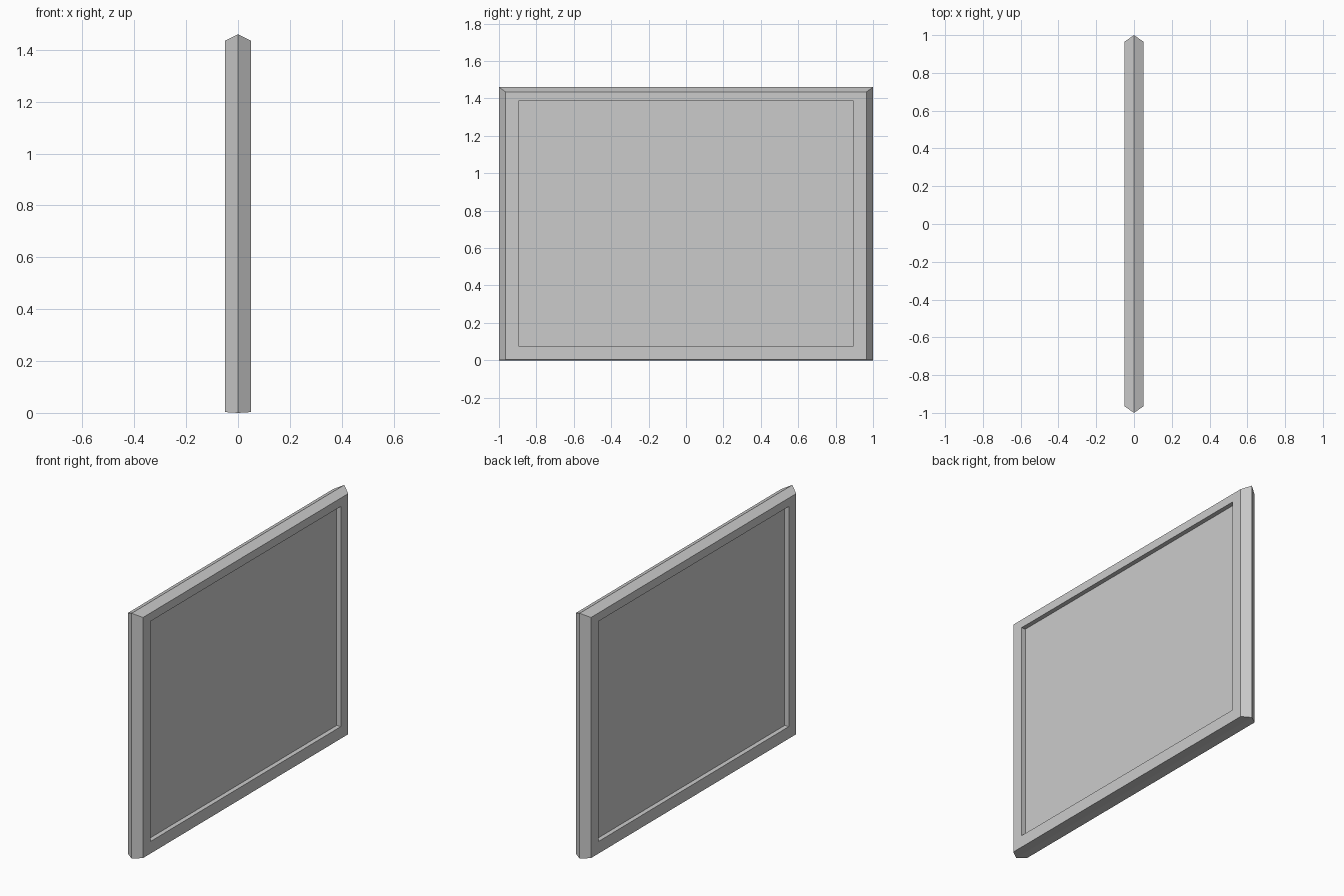
import bpy, bmesh

if "Cube" in bpy.data.objects:
    bpy.data.objects.remove(bpy.data.objects["Cube"])

# Nested rectangles: (x, half width in y, bottom z, top z), going front face to back face
OPENING = (0.895, 0.075, 1.385)
FACE = (0.965, 0.003, 1.435)
RIDGE = (1.0, 0.0, 1.46)
HALF, PANEL = 0.05, 0.023
sections = [(PANEL, OPENING), (HALF, OPENING), (HALF, FACE), (0, RIDGE),
            (-HALF, FACE), (-HALF, OPENING), (-PANEL, OPENING)]

bm = bmesh.new()


def ring(x, rect):
    w, lo, hi = rect
    return [bm.verts.new((x, y, z)) for y, z in ((-w, lo), (w, lo), (w, hi), (-w, hi))]


# Frame: recess walls, flat faces and ridged outer edge
rings = [ring(x, rect) for x, rect in sections]
for a, b in zip(rings, rings[1:]):
    for i in range(4):
        j = (i + 1) % 4
        bm.faces.new((a[i], a[j], b[j], b[i]))

# Recessed panel on both sides
bm.faces.new(rings[0])
bm.faces.new(rings[-1])
bmesh.ops.recalc_face_normals(bm, faces=bm.faces)

mesh = bpy.data.meshes.new("framed_panel")
bm.to_mesh(mesh)
bm.free()
bpy.context.collection.objects.link(bpy.data.objects.new("framed_panel", mesh))
